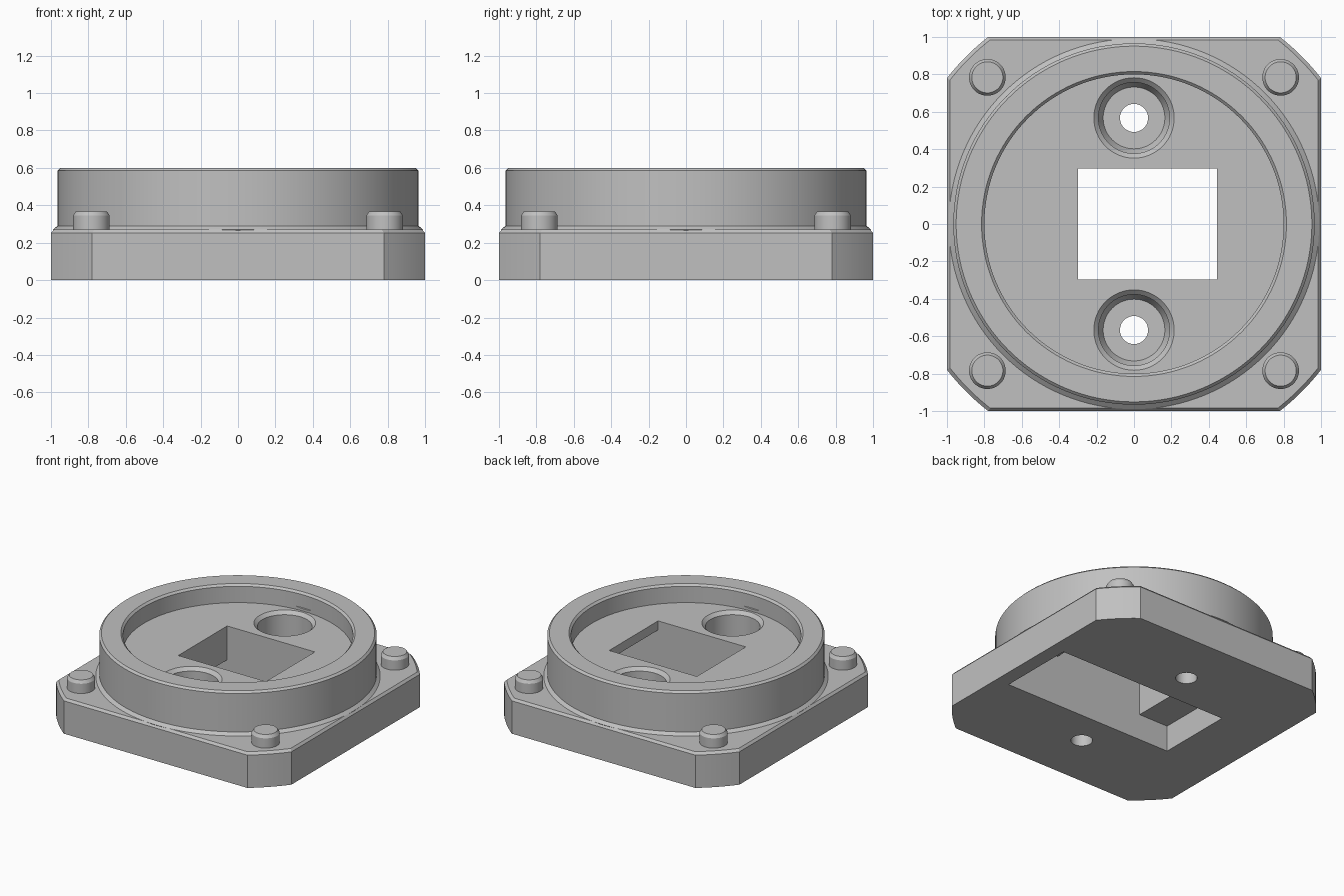
import bpy, bmesh, math

cube = bpy.data.objects.get("Cube")
if cube:
    bpy.data.objects.remove(cube, do_unlink=True)

grey = bpy.data.materials.new("plain_grey")
grey.use_nodes = True
grey.diffuse_color = (0.53, 0.53, 0.53, 1)
grey.node_tree.nodes["Principled BSDF"].inputs["Base Color"].default_value = (0.53, 0.53, 0.53, 1)


def loft(name, rings):
    """Solid through a stack of rings, with flat caps."""
    bm = bmesh.new()
    loops = [[bm.verts.new(p) for p in ring] for ring in rings]
    n = len(loops[0])
    for a, b in zip(loops, loops[1:]):
        for i in range(n):
            j = (i + 1) % n
            bm.faces.new((a[i], a[j], b[j], b[i]))
    bm.faces.new(loops[0][::-1])
    bm.faces.new(loops[-1])
    bmesh.ops.recalc_face_normals(bm, faces=bm.faces)
    mesh = bpy.data.meshes.new(name)
    bm.to_mesh(mesh)
    bm.free()
    mesh.materials.append(grey)
    obj = bpy.data.objects.new(name, mesh)
    bpy.context.collection.objects.link(obj)
    return obj


def lathe(name, profile, x=0, y=0, n=64):
    """Round solid from (radius, height) pairs."""
    turn = [2 * math.pi * i / n for i in range(n)]
    return loft(name, [[(x + r * math.cos(t), y + r * math.sin(t), z) for t in turn]
                       for r, z in profile])


def box(name, x0, x1, y0, y1, z0, z1):
    return loft(name, [[(x0, y0, z), (x1, y0, z), (x1, y1, z), (x0, y1, z)]
                       for z in (z0, z1)])


def combine(target, other, operation):
    """Boolean the other solid into the target and drop it."""
    mod = target.modifiers.new(operation, 'BOOLEAN')
    mod.operation = operation
    mod.solver = 'EXACT'
    mod.object = other
    bpy.context.view_layer.objects.active = target
    bpy.ops.object.modifier_apply(modifier=mod.name)
    bpy.data.objects.remove(other, do_unlink=True)


def plate_ring(half, z):
    """Square outline whose corners are cut by a large circle."""
    a = math.atan2(0.78, 1.0)
    radius = half * math.hypot(1.0, 0.78)
    ring = []
    for quarter in range(4):
        for i in range(7):
            t = quarter * math.pi / 2 + a + (math.pi / 2 - 2 * a) * i / 6
            ring.append((radius * math.cos(t), radius * math.sin(t), z))
    return ring


# Base plate with chamfered top edge
body = loft("housing", [plate_ring(1, 0), plate_ring(1, 0.252), plate_ring(0.985, 0.27)])

# Round cup with a small foot flare and a chamfered rim
cup = lathe("cup", [(0.9, 0.1), (0.99, 0.27), (0.966, 0.29), (0.966, 0.585), (0.951, 0.6)], n=128)
combine(body, cup, 'UNION')

# Cup cavity
cavity = lathe("cavity", [(0.8, 0.46), (0.8, 0.585), (0.83, 0.615)], n=128)
combine(body, cavity, 'DIFFERENCE')

# Counterbored screw holes
for y in (-0.567, 0.567):
    hole = lathe("screw_hole", [(0.075, -0.1), (0.075, 0.15), (0.165, 0.15), (0.19, 0.2),
                                (0.19, 0.435), (0.24, 0.485)], y=y)
    combine(body, hole, 'DIFFERENCE')

# Window through the floor, shallow underside recess and deep underside channel
combine(body, box("window", -0.3, 0.445, -0.297, 0.297, -0.1, 0.55), 'DIFFERENCE')
combine(body, box("recess", -0.55, 0.2, -0.297, 0.297, -0.1, 0.2), 'DIFFERENCE')
combine(body, box("channel", 0.1, 0.89, -0.297, 0.297, -0.1, 0.39), 'DIFFERENCE')

# Locating pins at the corners
parts = [body]
for sx, side in ((-1, "right"), (1, "left")):
    for sy, end in ((-1, "front"), (1, "back")):
        parts.append(lathe(f"{end}_{side}_pin",
                           [(0.098, 0.26), (0.098, 0.345), (0.083, 0.368)],
                           x=sx * 0.784, y=sy * 0.784, n=48))

# Smooth the round walls, keep the edges sharp
bpy.ops.object.select_all(action='DESELECT')
for obj in parts:
    obj.select_set(True)
bpy.context.view_layer.objects.active = body
bpy.ops.object.shade_smooth_by_angle(angle=math.radians(25))
